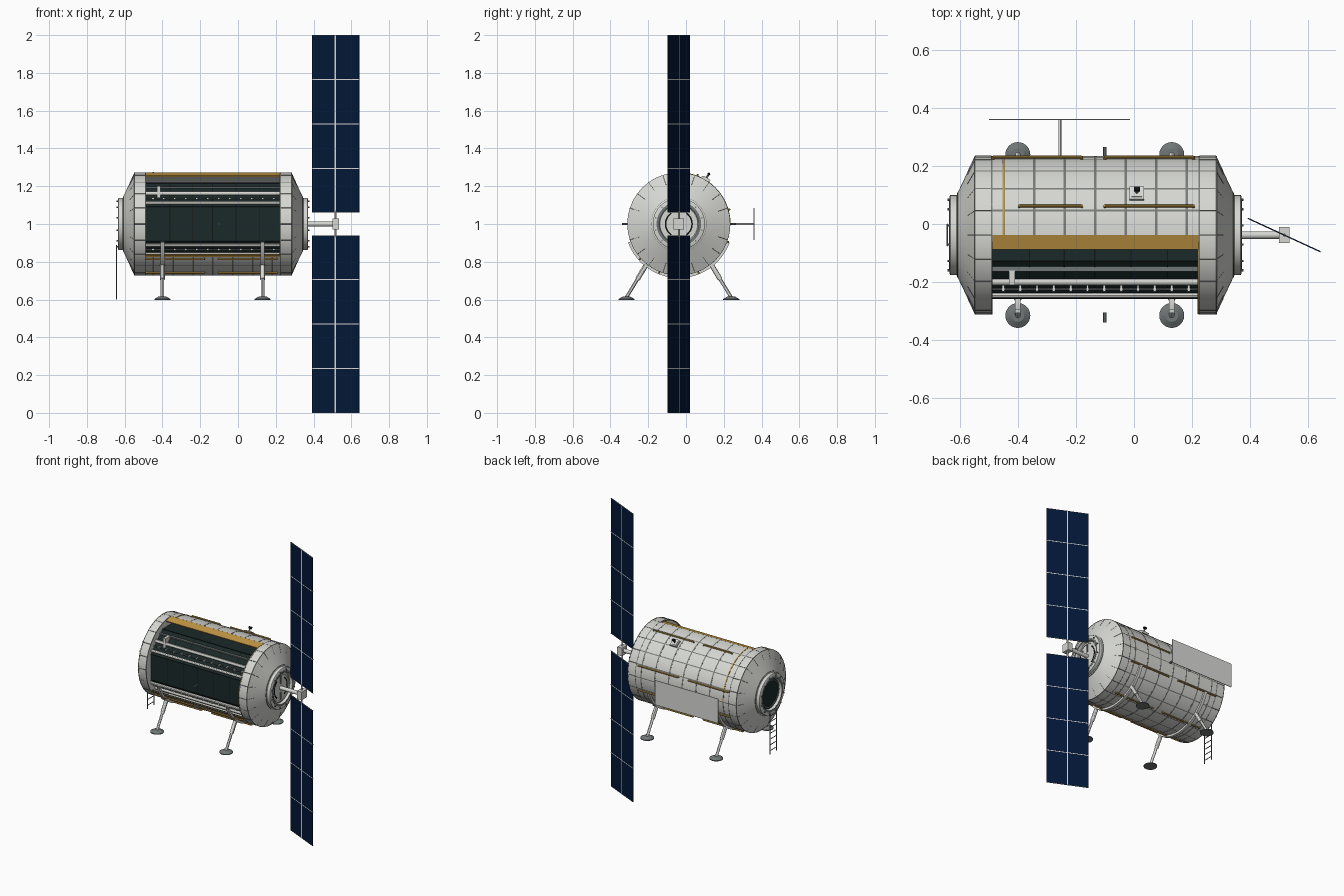
import bpy, bmesh, math
from mathutils import Vector, Matrix

old = bpy.data.objects.get("Cube")
if old:
    bpy.data.objects.remove(old)

CY, CZ, R = -0.038, 1.0, 0.272        # hull axis and radius
BAY0, BAY1 = -0.49, 0.225             # ends of the open bay


def material(name, *rgb):
    m = bpy.data.materials.new(name)
    m.use_nodes = True
    m.diffuse_color = (*rgb, 1)
    m.node_tree.nodes["Principled BSDF"].inputs["Base Color"].default_value = (*rgb, 1)
    return m


WHITE = material("hull white", 0.67, 0.68, 0.64)
SEAM = material("seam grey", 0.19, 0.20, 0.19)
GOLD = material("gold foil", 0.52, 0.30, 0.055)
TEAL = material("rack dark teal", 0.011, 0.022, 0.022)
BLACK = material("black", 0.006, 0.008, 0.008)
NAVY = material("solar navy", 0.0006, 0.0085, 0.038)
METAL = material("metal grey", 0.16, 0.18, 0.18)
PALE = material("radiator grey", 0.70, 0.71, 0.68)


def finish(name, bm, mat, smooth=True):
    bmesh.ops.recalc_face_normals(bm, faces=bm.faces)
    me = bpy.data.meshes.new(name)
    bm.to_mesh(me)
    bm.free()
    me.materials.append(mat)
    ob = bpy.data.objects.new(name, me)
    bpy.context.collection.objects.link(ob)
    if smooth:
        bpy.context.view_layer.objects.active = ob
        bpy.ops.object.select_all(action='DESELECT')
        ob.select_set(True)
        bpy.ops.object.shade_smooth_by_angle(angle=math.radians(30))
    return ob


def polar(x, r, deg):
    a = math.radians(deg)
    return Vector((x, CY + r * math.cos(a), CZ + r * math.sin(a)))


def lathe(name, profile, mat, a0=0, a1=360, steps=40):
    """Sweep an (x, r) profile about the hull axis; 0 = back, 90 = up, 180 = front."""
    bm = bmesh.new()
    full = a1 - a0 == 360
    n = steps if full else steps + 1
    rows = [[bm.verts.new(polar(x, r, a0 + (a1 - a0) * i / steps)) for x, r in profile]
            for i in range(n)]
    for i in range(steps):
        p, q = rows[i], rows[(i + 1) % n]
        for j in range(len(profile) - 1):
            bm.faces.new((p[j], p[j + 1], q[j + 1], q[j]))
    bmesh.ops.remove_doubles(bm, verts=bm.verts, dist=1e-5)
    return finish(name, bm, mat)


def hoop(name, x, r, w, h, mat, a0=0, a1=360):
    return lathe(name, [(x - w, r - h), (x - w, r + h), (x + w, r + h), (x + w, r - h),
                        (x - w, r - h)], mat, a0, a1)


def box(name, centre, size, mat, rot=None):
    bm = bmesh.new()
    m = Matrix.Translation(centre) @ (rot or Matrix()) @ Matrix.Diagonal((*size, 1))
    bmesh.ops.create_cube(bm, size=1, matrix=m)
    return finish(name, bm, mat, False)


def rod(name, a, b, r, mat, r2=None, sides=12):
    a, b = Vector(a), Vector(b)
    bm = bmesh.new()
    m = Matrix.Translation((a + b) / 2) @ (b - a).to_track_quat('Z', 'Y').to_matrix().to_4x4()
    bmesh.ops.create_cone(bm, cap_ends=True, segments=sides, radius1=r,
                          radius2=r if r2 is None else r2, depth=(b - a).length, matrix=m)
    return finish(name, bm, mat)


# Main hull shell, open at the front over the bay
lathe("hull_shell", [(BAY0, R - .012), (BAY0, R), (BAY1, R), (BAY1, R - .012), (BAY0, R - .012)],
      WHITE, -140, 90)
for i in range(7):
    hoop("hull_ring_seam", -0.448 + 0.105 * i, R, .0042, .0006, SEAM, -140, 90)
for a in range(-126, 90, 18):
    da = math.degrees(.0032 / R)
    hoop("hull_long_seam", (BAY0 + BAY1) / 2, R, (BAY1 - BAY0) / 2, .0006, SEAM, a - da, a + da)
hoop("gold_hoop", -0.449, R + .001, .003, .001, GOLD, 0, 90)

# End caps with cone, flange, bolts and hatch
for side, name in ((-1, "right"), (1, "left")):
    def X(d):                          # distance outward from the hull middle
        return -0.1325 + side * d
    inner = (BAY1 - BAY0) / 2
    lathe(name + "_end_cap", [(X(inner), R), (X(.415), R), (X(.475), .145)], WHITE)
    lathe(name + "_bay_wall", [(X(inner), .10), (X(inner), R)], WHITE)
    lathe(name + "_flange", [(X(.475), .145), (X(.478), .138), (X(.500), .138), (X(.503), .132),
                             (X(.503), .105), (X(.485), .100), (X(.485), .092)], WHITE)
    hoop(name + "_flange_groove", X(.503), .112, .001, .006, METAL)
    for d, r in ((.415, R), (.475, .146), (inner, R)):
        hoop(name + "_cap_seam", X(d), r, .0025, .0008, SEAM)
    for a in range(0, 360, 18):
        rod(name + "_cone_seam", polar(X(.415), R - .001, a), polar(X(.440), .218, a), .0014, SEAM, sides=6)
        rod(name + "_band_seam", polar(X(inner), R - .001, a), polar(X(.415), R - .001, a), .0025, SEAM, sides=6)
    for a in range(0, 360, 30):
        rod(name + "_bolt", polar(X(.500), .126, a + 15), polar(X(.510), .126, a + 15), .004, METAL, sides=8)
    lathe(name + "_hatch", [(X(.486), .1), (X(.486), 0)], TEAL if side < 0 else WHITE)
    hoop(name + "_hatch_ring", X(.488), .090, .003, .004, METAL if side < 0 else WHITE)
for a in (0, 180):
    hoop("hatch_gap", .3545, .070, .001, .004, BLACK, a - 55, a + 55)
    rod("hatch_latch", polar(.355, .03, a + 90), polar(.355, .08, a + 90), .005, METAL)

# Equipment racks: octagonal core with panel seams
RACK = 0.235
lathe("equipment_racks", [(BAY0, RACK), (BAY1, RACK)], TEAL, 22.5, 382.5, 8)
for x in [-0.36, -0.24, -0.135, -0.01, 0.115]:
    lathe("rack_seam", [(x - .002, RACK + .0012), (x + .002, RACK + .0012)], BLACK, 67.5, 247.5, 4)
for a in (112.5, 157.5, 202.5):
    rod("rack_edge", polar(BAY0, RACK, a), polar(BAY1, RACK, a), .003, BLACK, sides=6)

# Gold insulation along the bay edges
MID, LENGTH = (BAY0 + BAY1) / 2, BAY1 - BAY0
box("upper_insulation", (MID, -.0625, 1.261), (LENGTH, .052, .008), GOLD,
    Matrix.Rotation(math.radians(16), 4, 'X'))
hoop("lower_insulation", MID, R - .005, LENGTH / 2, .005, GOLD, 217.5, 220)
hoop("bay_rim", BAY1 - .003, R - .003, .003, .003, GOLD, 100, 220)

# Pipes and cable trays running through the bay, above and below
for s in (1, -1):
    for y, dz, r in ((-.200, .162, .011), (-.246, .112, .009)):
        rod("bay_pipe", (BAY0, y, CZ + s * dz), (BAY1, y, CZ + s * dz), r, WHITE)
    box("cable_tray", (MID, -.150, CZ + s * .195), (LENGTH, .026, .007), METAL)
    rod("thin_cable", (BAY0, -.225, CZ + s * .137), (BAY1, -.225, CZ + s * .137), .004, METAL)
    for i in range(12):
        x = BAY0 + .04 + i * .058
        box("pipe_clamp", (x, -.222, CZ + s * .135), (.008, .02, .012), PALE)
box("junction_box", (-.42, -.185, 1.165), (.02, .05, .07), WHITE)

# Handrails on stand-offs
for a in (69, 16, -20, -68, -112, -138):
    for x0, x1 in ((-.395 if a == 69 else -.485, -.18), (-.10, .205)):
        rod("handrail", polar(x0, .279, a), polar(x1, .279, a), .005, GOLD, sides=8)
        for x in (x0, x1):
            rod("handrail_post", polar(x, R - .004, a), polar(x, .281, a), .005, GOLD, sides=8)

# Landing legs, cradle bands and foot pads
for x in (-.40, .13):
    hoop("leg_cradle", x, .279, .010, .007, PALE, 200, 340)
    for s in (-1, 1):
        top, foot = (x, CY + s * .172, .785), (x, CY + s * .277, .612)
        knee = Vector(top).lerp(Vector(foot), .45)
        rod("leg_upper", top, knee, .013, WHITE)
        rod("leg_lower", knee, foot, .009, PALE)
        y = foot[1]
        rod("foot_pad", (x, y, .598), (x, y, .603), .043, METAL, sides=24)
        rod("foot_dome", (x, y, .603), (x, y, .615), .042, METAL, .022, 24)

# Radiator on the back
box("radiator_panel", (-.257, .36, 1.0), (.485, .004, .17), PALE)
rod("radiator_arm", (-.255, .22, 1.0), (-.255, .36, 1.0), .005, PALE)

# Side pins
for y0, y1 in ((-.34, -.305), (.23, .265)):
    rod("side_pin", (-.10, y0, 1), (-.10, y1, 1), .006, METAL)

# Roof camera
tilt = Matrix.Rotation(math.radians(-31), 4, 'X')
box("camera_base", polar(.01, R + .006, 59), (.05, .05, .012), PALE, tilt)
box("camera_plate", polar(.01, R + .013, 59), (.036, .036, .003), WHITE, tilt)
rod("camera_mast", polar(.01, R, 59), polar(.01, R + .038, 59), .005, SEAM)
rod("camera_head", polar(0, R + .036, 59), polar(.02, R + .036, 59), .008, BLACK)

# Ladder below the right hatch
for s in (-1, 1):
    rod("ladder_rail", (-.643, CY + s * .036, .6), (-.643, CY + s * .036, .89), .003, METAL, sides=8)
for i in range(7):
    z = .625 + i * .04
    rod("ladder_rung", (-.643, CY - .036, z), (-.643, CY + .036, z), .0025, METAL, sides=8)

# Solar boom and hub
HX = 0.517
rod("boom", (.35, CY, 1), (.50, CY, 1), .013, WHITE, sides=16)
box("hub", (HX, CY, 1), (.036, .056, .056), WHITE)
rod("hub_shaft", (HX, CY, .93), (HX, CY, 1.07), .005, PALE)

# Solar wings with cell dividers
turn = Matrix.Rotation(math.atan2(-.0575, .125), 4, 'Z')
W, H = .2755, .94
for s, name in ((1, "upper"), (-1, "lower")):
    z = CZ + s * .53
    box(name + "_solar_wing", (HX, CY, z), (W, .003, H), NAVY, turn)
    box(name + "_wing_mast", (HX, CY, z), (.008, .006, H), PALE, turn)
    for k in (-.25, 0, .25):
        box(name + "_cell_divider", (HX, CY, z + k * H), (W, .0045, .005), PALE, turn)
    for k in (-.5, .5):
        box(name + "_wing_end", (HX, CY, z + k * (H - .003)), (W, .0045, .003), METAL, turn)
